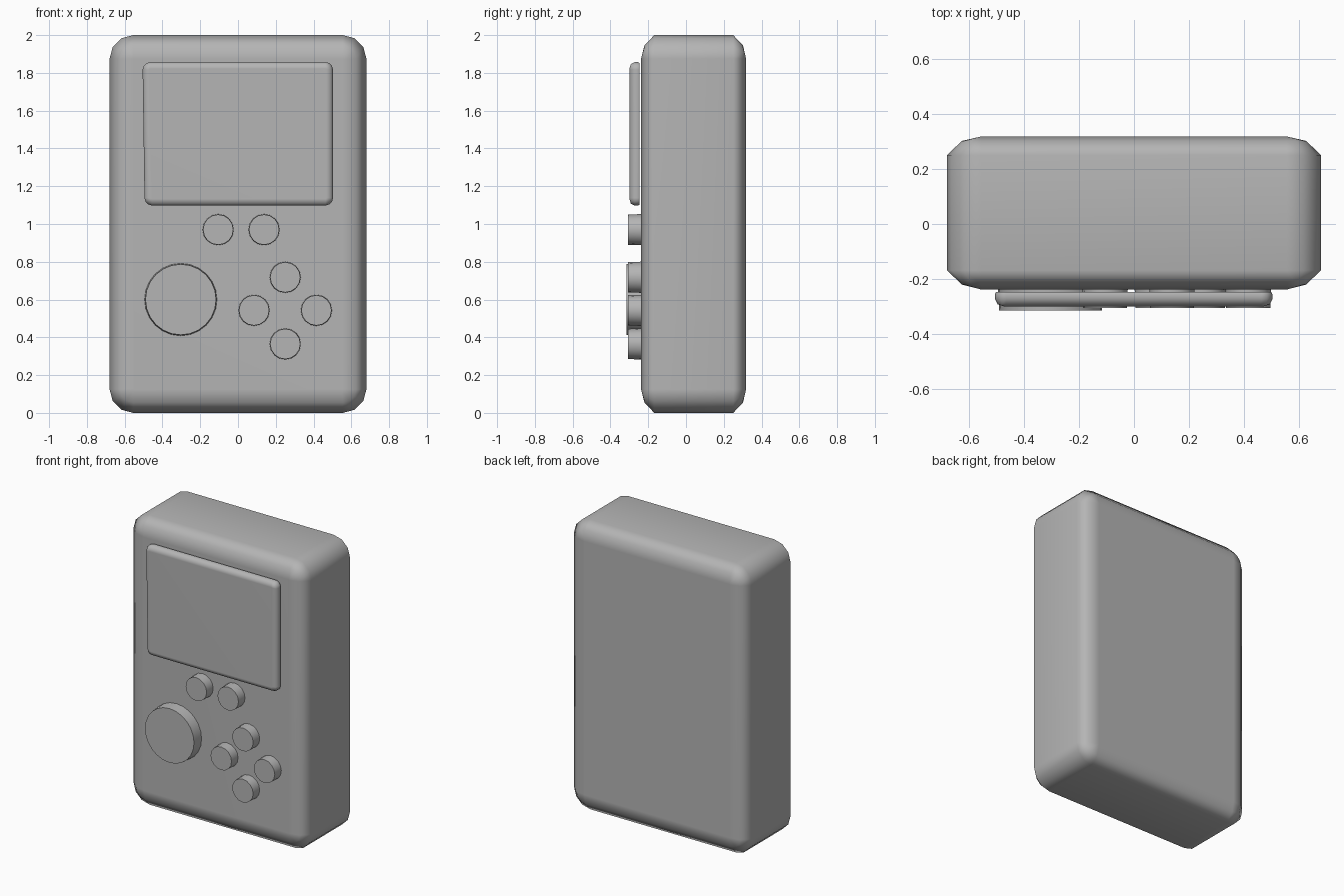
import bpy, bmesh, math

if "Cube" in bpy.data.objects:
    bpy.data.objects.remove(bpy.data.objects["Cube"])

# Dark grey plastic for every part
grey = bpy.data.materials.new("dark_grey")
grey.diffuse_color = (0.46, 0.46, 0.46, 1)
grey.use_nodes = True
grey.node_tree.nodes["Principled BSDF"].inputs["Base Color"].default_value = grey.diffuse_color


def rounded_ring(x0, x1, z0, z1, y, inset, radius, segs=3, lean=0.0):
    """Rounded rectangle in the XZ plane; lean shifts the upper left corner."""
    r = max(radius - inset, 0.003)
    x0, x1, z0, z1 = x0 + inset, x1 - inset, z0 + inset, z1 - inset
    corners = [(x1 - r, z1 - r, 0, 0), (x0 + r, z1 - r, 90, -lean),
               (x0 + r, z0 + r, 180, 0), (x1 - r, z0 + r, 270, 0)]
    pts = []
    for cx, cz, start, dx in corners:
        for i in range(segs + 1):
            a = math.radians(start + 90 * i / segs)
            pts.append((cx + dx + r * math.cos(a), y, cz + r * math.sin(a)))
    return pts


def loft(name, rings, angle):
    bm = bmesh.new()
    loops = [[bm.verts.new(p) for p in ring] for ring in rings]
    n = len(loops[0])
    for a, b in zip(loops, loops[1:]):
        for i in range(n):
            j = (i + 1) % n
            bm.faces.new((a[i], a[j], b[j], b[i]))
    bm.faces.new(loops[0])
    bm.faces.new(loops[-1])
    bmesh.ops.recalc_face_normals(bm, faces=bm.faces)
    mesh = bpy.data.meshes.new(name)
    bm.to_mesh(mesh)
    bm.free()
    mesh.materials.append(grey)
    obj = bpy.data.objects.new(name, mesh)
    bpy.context.collection.objects.link(obj)
    bpy.ops.object.select_all(action='DESELECT')
    obj.select_set(True)
    bpy.context.view_layer.objects.active = obj
    bpy.ops.object.shade_smooth_by_angle(angle=math.radians(angle))
    # Keep the large faces evenly shaded
    mod = obj.modifiers.new("face_shading", 'WEIGHTED_NORMAL')
    mod.keep_sharp = True
    return obj


def button(name, x, z, r, front, sides, taper):
    def circle(y, rad):
        return [(x + rad * math.cos(2 * math.pi * i / sides), y,
                 z + rad * math.sin(2 * math.pi * i / sides)) for i in range(sides)]
    return loft(name, [circle(-0.22, r), circle(front, r - taper)], 40)


# Case: rounded slab with softened front and back rims
profile = [(-0.238, 0.125), (-0.22, 0.055), (-0.168, 0),
           (0.25, 0), (0.302, 0.055), (0.318, 0.125)]
loft("case", [rounded_ring(-0.68, 0.68, 0, 2, y, i, 0.125) for y, i in profile], 50)

# Screen: thin raised panel standing just off the case
profile = [(-0.247, 0.004), (-0.255, 0), (-0.272, 0), (-0.292, 0.01), (-0.30, 0.035)]
loft("screen", [rounded_ring(-0.495, 0.503, 1.098, 1.857, y, i, 0.04, 3, 0.01)
                for y, i in profile], 50)

# Large round direction pad
button("direction_pad", -0.303, 0.60, 0.193, -0.314, 24, 0.006)

# Two menu buttons and four action buttons in a diamond
for i, x in enumerate((-0.105, 0.138)):
    button(f"menu_button_{i + 1}", x, 0.97, 0.083, -0.306, 16, 0.003)
for i, (x, z) in enumerate(((0.25, 0.718), (0.085, 0.543), (0.415, 0.543), (0.25, 0.365))):
    button(f"action_button_{i + 1}", x, z, 0.083, -0.306, 16, 0.003)
